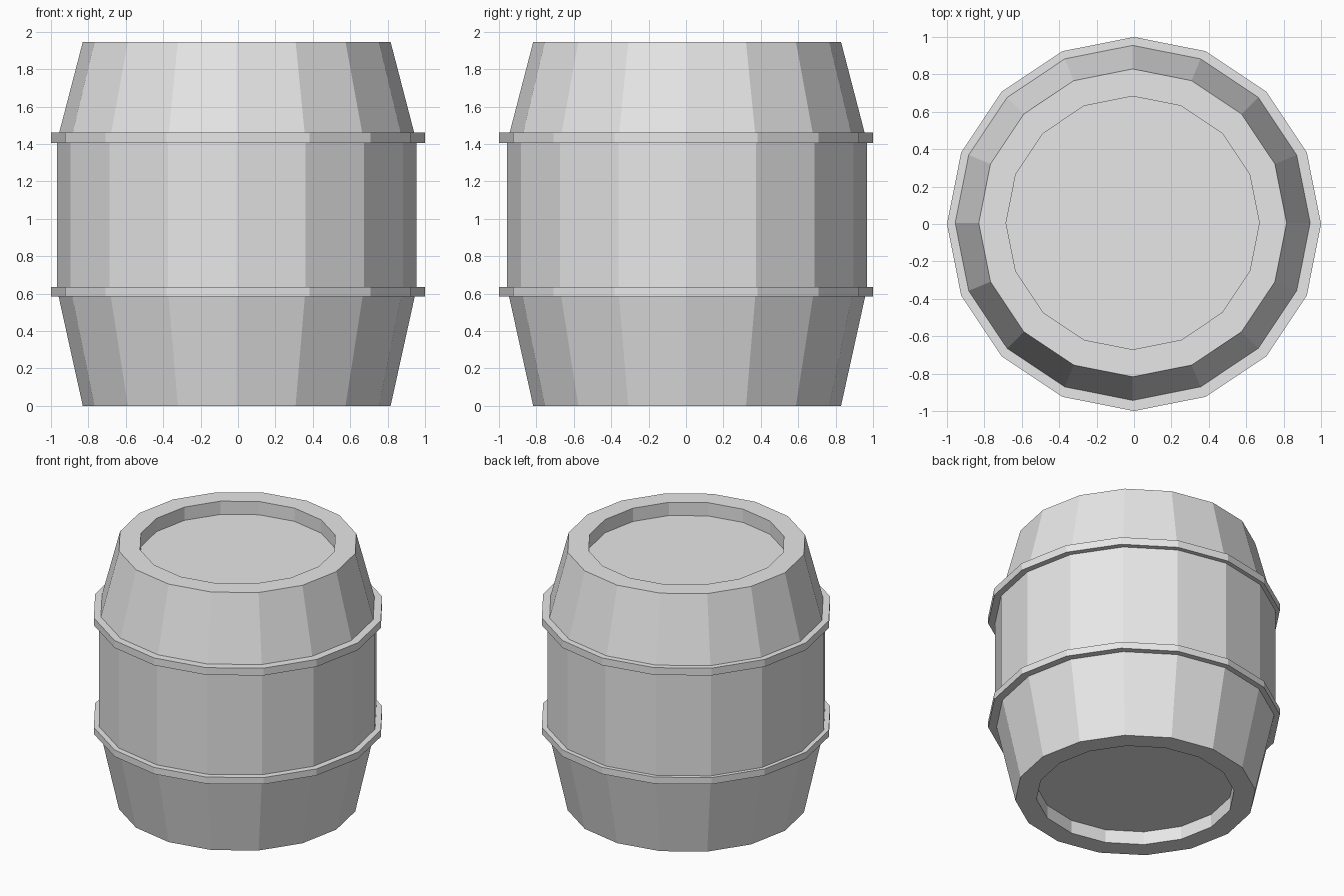
import bpy
import bmesh
from math import cos, sin, tau

SIDES = 16

cube = bpy.data.objects.get("Cube")
if cube:
    bpy.data.objects.remove(cube, do_unlink=True)

grey = bpy.data.materials.new("plain_grey")
grey.use_nodes = True
grey.diffuse_color = (0.8, 0.8, 0.8, 1)
grey.node_tree.nodes["Principled BSDF"].inputs["Base Color"].default_value = grey.diffuse_color


def lathe(name, profile, center=(0, 0), closed=False):
    """Turn a (radius, height) profile into a flat-sided solid."""
    bm = bmesh.new()
    rings = [[bm.verts.new((r * cos(tau * i / SIDES), r * sin(tau * i / SIDES), z))
              for i in range(SIDES)] for r, z in profile]
    pairs = list(zip(rings, rings[1:]))
    if closed:
        pairs.append((rings[-1], rings[0]))
    else:
        bm.faces.new(rings[0])
        bm.faces.new(rings[-1])
    for low, high in pairs:
        for i in range(SIDES):
            j = (i + 1) % SIDES
            bm.faces.new((low[i], low[j], high[j], high[i]))
    bmesh.ops.recalc_face_normals(bm, faces=bm.faces)
    mesh = bpy.data.meshes.new(name)
    bm.to_mesh(mesh)
    bm.free()
    mesh.materials.append(grey)
    obj = bpy.data.objects.new(name, mesh)
    obj.location = (*center, 0)
    bpy.context.collection.objects.link(obj)
    return obj


# Barrel body: tapered ends, straight middle, recessed lid and base
lathe("barrel_body", [
    (0.677, 0.10), (0.677, 0), (0.823, 0), (0.962, 0.63),
    (0.962, 1.41), (0.823, 1.945), (0.677, 1.945), (0.677, 1.845),
], center=(-0.007, 0.006))

# Two hoops where the taper meets the middle
for name, low, high in (("lower_hoop", 0.585, 0.635), ("upper_hoop", 1.405, 1.46)):
    lathe(name, [(0.92, low), (1, low), (1, high), (0.92, high)], closed=True)
